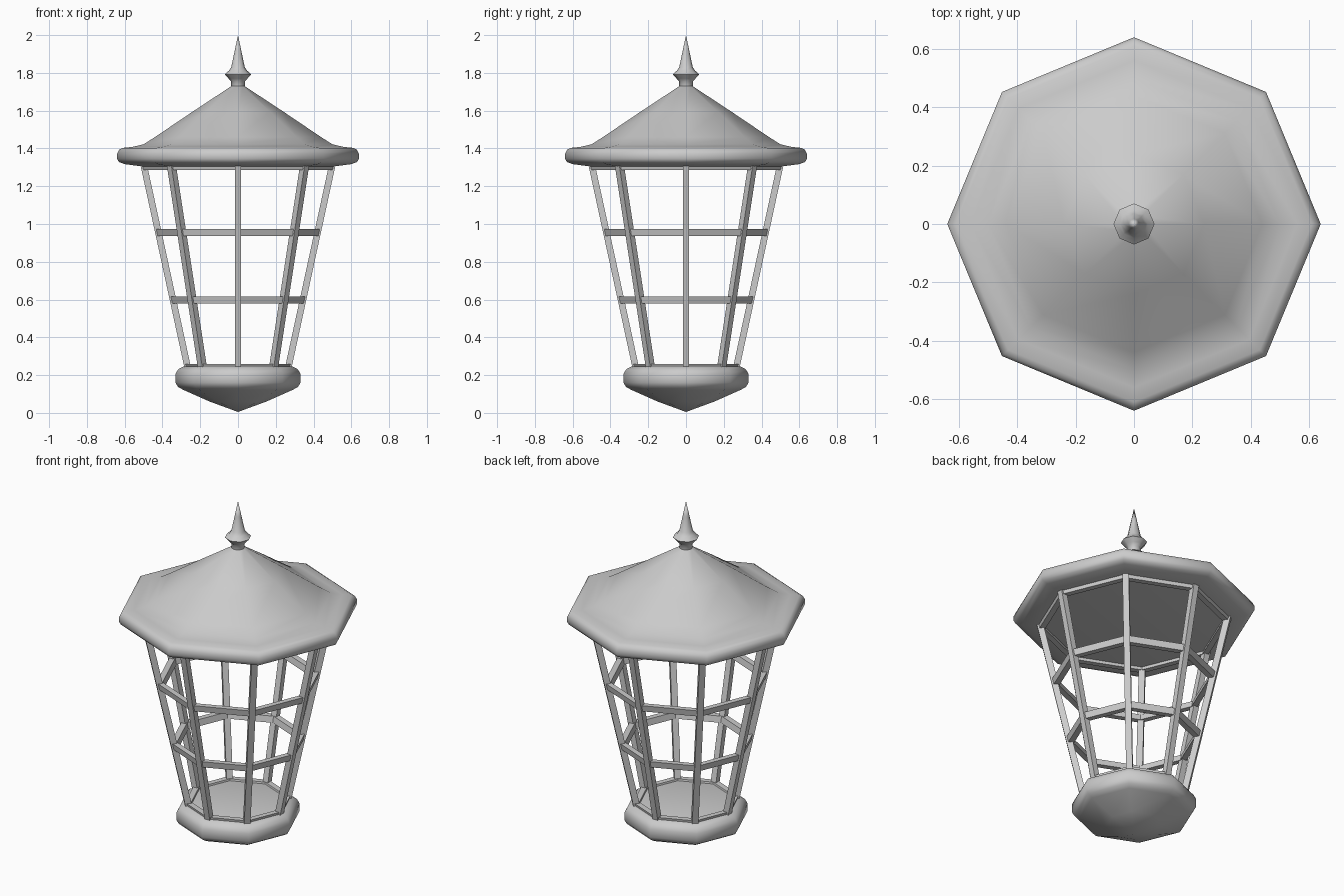
import bpy, bmesh
from math import cos, sin, pi, radians

if "Cube" in bpy.data.objects:
    bpy.data.objects.remove(bpy.data.objects["Cube"])

SIDES = 8


def finish(name, bm, angle=None):
    bmesh.ops.recalc_face_normals(bm, faces=bm.faces)
    me = bpy.data.meshes.new(name)
    bm.to_mesh(me)
    bm.free()
    ob = bpy.data.objects.new(name, me)
    bpy.context.collection.objects.link(ob)
    if angle:
        bpy.ops.object.select_all(action='DESELECT')
        ob.select_set(True)
        bpy.context.view_layer.objects.active = ob
        bpy.ops.object.shade_smooth_by_angle(angle=radians(angle))
    return ob


def lathe(name, profile, closed=False, angle=60):
    """Octagonal turning of an (r, z) profile; r = 0 makes a pole."""
    bm = bmesh.new()
    rows = []
    for r, z in profile:
        if r == 0:
            rows.append([bm.verts.new((0, 0, z))] * SIDES)
        else:
            rows.append([bm.verts.new((r * cos(2 * pi * i / SIDES),
                                       r * sin(2 * pi * i / SIDES), z))
                         for i in range(SIDES)])
    pairs = list(zip(rows, rows[1:]))
    if closed:
        pairs.append((rows[-1], rows[0]))
    for a, b in pairs:
        for i in range(SIDES):
            j = (i + 1) % SIDES
            bm.faces.new(list(dict.fromkeys((a[i], a[j], b[j], b[i]))))
    return finish(name, bm, angle)


def frame_radius(z):
    # outer radius of the tapering cage
    return 0.283 + (z - 0.25) * 0.217


# Base: pointed underside, rounded rim, flat floor
lathe("base", [(0, 0.005), (0.15, 0.06), (0.29, 0.122), (0.318, 0.138),
               (0.331, 0.16), (0.331, 0.205), (0.318, 0.23), (0.29, 0.245),
               (0.27, 0.25), (0, 0.25)])

# Roof: flat ceiling, rounded eave, cone
lathe("roof", [(0, 1.31), (0.51, 1.305), (0.60, 1.317), (0.63, 1.328),
               (0.64, 1.345), (0.64, 1.373), (0.63, 1.393), (0.61, 1.403),
               (0.56, 1.408), (0.50, 1.422), (0.44, 1.46), (0.24, 1.595),
               (0.035, 1.73), (0, 1.735)])

# Finial: neck, collar and spike
lathe("finial", [(0, 1.71), (0.036, 1.72), (0.036, 1.755), (0.05, 1.77),
                 (0.07, 1.792), (0.048, 1.812), (0.036, 1.83),
                 (0.018, 1.915), (0, 2.0)])

# Cage rings
for name, z, h in (("bottom_ring", 0.245, 0.03), ("lower_ring", 0.598, 0.036),
                   ("upper_ring", 0.955, 0.036), ("top_ring", 1.298, 0.025)):
    lo, hi = z - h / 2, z + h / 2
    lathe(name, [(frame_radius(lo), lo), (frame_radius(hi), hi),
                 (frame_radius(hi) - 0.034, hi), (frame_radius(lo) - 0.034, lo)],
          closed=True, angle=30)

# Cage posts, one at each corner
for k in range(SIDES):
    bm = bmesh.new()
    bmesh.ops.create_cube(bm, size=1)
    a = 2 * pi * k / SIDES
    for v in bm.verts:
        z = 0.22 if v.co.z < 0 else 1.32
        r = frame_radius(z) + (0.003 if v.co.x > 0 else -0.032)
        t = v.co.y * 0.034
        v.co = (r * cos(a) - t * sin(a), r * sin(a) + t * cos(a), z)
    finish("post_%d" % (k + 1), bm)
